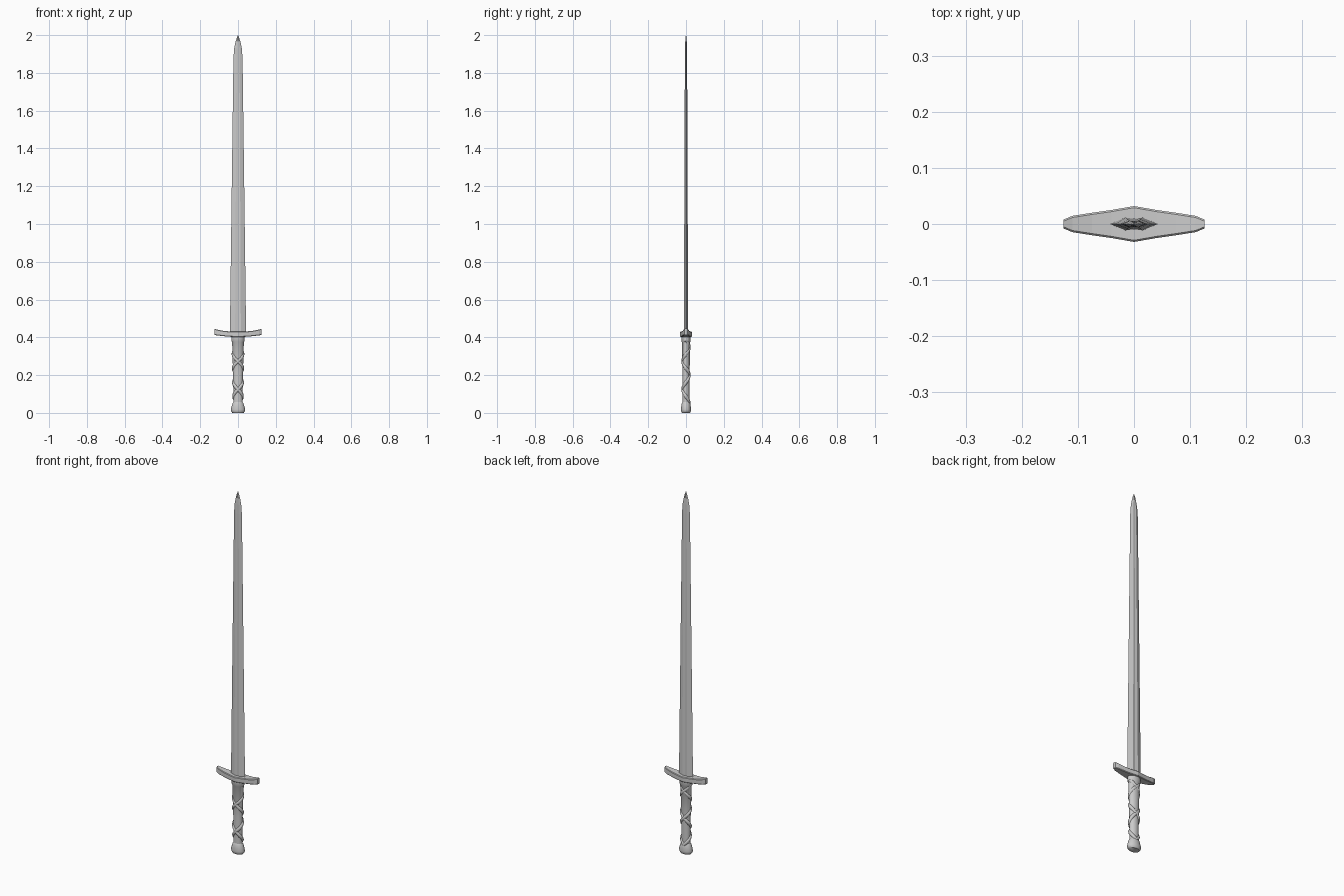
import bpy, bmesh
from math import sin, cos, pi

if "Cube" in bpy.data.objects:
    bpy.data.objects.remove(bpy.data.objects["Cube"])


def loft(name, rings, smooth=None):
    """Skin a list of equal-length point rings and cap both ends."""
    bm = bmesh.new()
    loops = [[bm.verts.new(p) for p in ring] for ring in rings]
    n = len(loops[0])
    for a, b in zip(loops, loops[1:]):
        for i in range(n):
            bm.faces.new((a[i], a[(i + 1) % n], b[(i + 1) % n], b[i]))
    bm.faces.new(loops[0])
    bm.faces.new(loops[-1])
    bmesh.ops.recalc_face_normals(bm, faces=bm.faces)
    mesh = bpy.data.meshes.new(name)
    bm.to_mesh(mesh)
    bm.free()
    ob = bpy.data.objects.new(name, mesh)
    bpy.context.collection.objects.link(ob)
    if smooth:
        bpy.ops.object.select_all(action='DESELECT')
        ob.select_set(True)
        bpy.context.view_layer.objects.active = ob
        bpy.ops.object.shade_smooth_by_angle(angle=smooth)
    return ob


def ellipse(rx, ry, z, n=20):
    return [(rx * cos(2 * pi * i / n), ry * sin(2 * pi * i / n), z) for i in range(n)]


# Blade: flattened hexagon with a shallow central fuller, tapering to the tip
section = [(1, 0), (0.35, 1), (0, 0.8), (-0.35, 1), (-1, 0), (-0.35, -1), (0, -0.8), (0.35, -1)]
blade = [(0.415, 0.043, 0.0115), (1.2, 0.033, 0.0085), (1.88, 0.024, 0.006),
         (1.93, 0.020, 0.0055), (1.965, 0.013, 0.004), (1.985, 0.007, 0.003), (2.0, 0.001, 0.0008)]
loft("blade", [[(x * w, y * t, z) for x, y in section] for z, w, t in blade])

# Crossguard: diamond plan, ends swept slightly up (x, half depth, bottom, top)
half = [(0.0, 0.032, 0.402, 0.430), (0.04, 0.025, 0.403, 0.431), (0.075, 0.020, 0.406, 0.434),
        (0.11, 0.0145, 0.410, 0.441), (0.1255, 0.008, 0.413, 0.446)]
guard = [(-x, d, b, t) for x, d, b, t in reversed(half[1:])] + half
c = 0.003
loft("crossguard", [[(x, -d + c, b), (x, d - c, b), (x, d, b + c), (x, d, t - c),
                     (x, d - c, t), (x, -d + c, t), (x, -d, t - c), (x, -d, b + c)]
                    for x, d, b, t in guard])

# Grip core with collar below the guard
grip = [(0.045, 0.024, 0.019), (0.2, 0.026, 0.019), (0.375, 0.031, 0.022),
        (0.38, 0.035, 0.025), (0.404, 0.035, 0.025)]
loft("grip_core", [ellipse(rx, ry, z) for z, rx, ry in grip], 0.6)

# Pommel: flared cap
pommel = [(0.0, 0.030, 0.021), (0.008, 0.037, 0.026), (0.018, 0.038, 0.027), (0.035, 0.034, 0.025),
          (0.05, 0.029, 0.023), (0.058, 0.024, 0.019)]
loft("pommel", [ellipse(rx, ry, z) for z, rx, ry in pommel], 0.9)

# Crossed cord wraps spiralling around the grip in opposite directions
for label, hand in (("left", -1), ("right", 1)):
    curve = bpy.data.curves.new("cord_" + label, 'CURVE')
    curve.dimensions = '3D'
    curve.bevel_depth = 0.0095
    curve.bevel_resolution = 2
    curve.use_fill_caps = True
    steps = 72
    spline = curve.splines.new('POLY')
    spline.points.add(steps)
    for i, p in enumerate(spline.points):
        f = i / steps
        a = hand * f * 2.25 * 2 * pi + pi / 2
        p.co = ((0.021 + 0.004 * f) * cos(a), 0.0155 * sin(a), 0.05 + 0.335 * f, 1)
    bpy.context.collection.objects.link(bpy.data.objects.new("grip_cord_" + label, curve))
